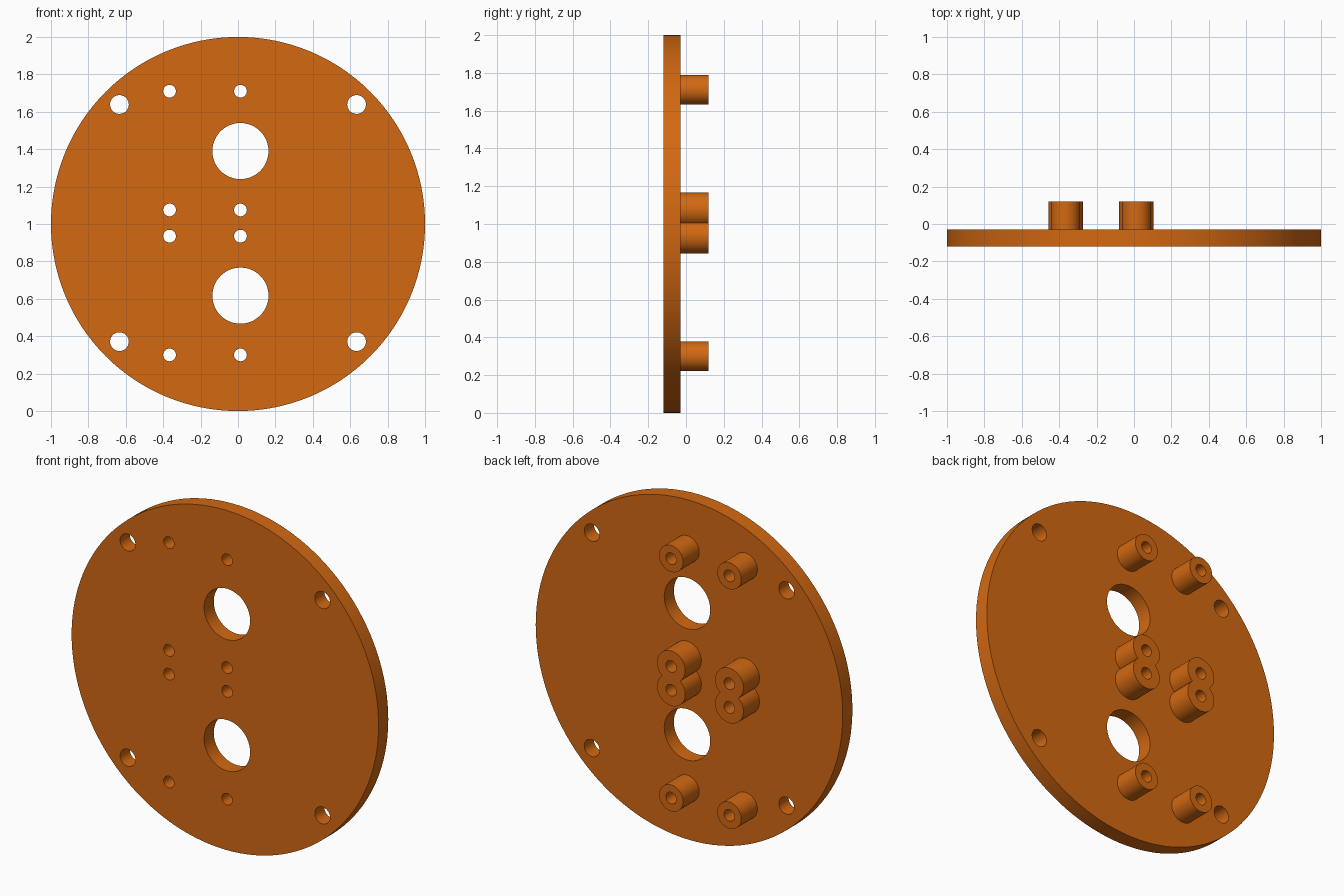
import bpy, bmesh, math
from mathutils import Matrix

if "Cube" in bpy.data.objects:
    bpy.data.objects.remove(bpy.data.objects["Cube"])

FRONT, FACE, BACK = -0.12, -0.03, 0.12
COLUMNS = (-0.366, 0.013)
OUTER_ROWS = (1.71, 0.30)
INNER_ROWS = (1.075, 0.935)

orange = bpy.data.materials.new("orange")
orange.diffuse_color = (0.65, 0.14, 0.006, 1)
orange.use_nodes = True
orange.node_tree.nodes["Principled BSDF"].inputs["Base Color"].default_value = orange.diffuse_color


def cylinders(name, specs, y0, y1, segments):
    """One object holding y-aligned cylinders given as (x, z, radius)."""
    bm = bmesh.new()
    for x, z, r in specs:
        place = Matrix.Translation((x, (y0 + y1) / 2, z)) @ Matrix.Rotation(math.pi / 2, 4, 'X')
        bmesh.ops.create_cone(bm, cap_ends=True, segments=segments, radius1=r,
                              radius2=r, depth=y1 - y0, matrix=place)
    mesh = bpy.data.meshes.new(name)
    bm.to_mesh(mesh)
    bm.free()
    mesh.materials.append(orange)
    obj = bpy.data.objects.new(name, mesh)
    bpy.context.collection.objects.link(obj)
    return obj


def boolean(obj, other, operation):
    mod = obj.modifiers.new(operation.lower(), 'BOOLEAN')
    mod.operation = operation
    mod.solver = 'EXACT'
    mod.object = other
    bpy.ops.object.select_all(action='DESELECT')
    bpy.context.view_layer.objects.active = obj
    obj.select_set(True)
    bpy.ops.object.modifier_apply(modifier=mod.name)
    other.hide_render = True


def smooth(obj):
    bpy.ops.object.select_all(action='DESELECT')
    bpy.context.view_layer.objects.active = obj
    obj.select_set(True)
    bpy.ops.object.shade_smooth_by_angle(angle=math.radians(30))


# Hole layout: screw holes through the posts, rim mounting holes, two large openings
screw_holes = [(x, z, 0.034) for x in COLUMNS for z in OUTER_ROWS + INNER_ROWS]
rim_holes = [(sx * 0.634, 1.005 + sz * 0.634, 0.05) for sx in (-1, 1) for sz in (-1, 1)]
openings = [(0.013, z, 0.15) for z in (1.39, 0.617)]
cutter = cylinders("hole_cutter", screw_holes + rim_holes + openings, -0.3, 0.3, 48)

# Round base plate
plate = cylinders("base_plate", [(0, 1, 1)], FRONT, FACE, 128)
boolean(plate, cutter, 'DIFFERENCE')
smooth(plate)

# Single posts near the top and bottom
posts = cylinders("outer_posts", [(x, z, 0.078) for x in COLUMNS for z in OUTER_ROWS],
                  FACE, BACK, 48)
boolean(posts, cutter, 'DIFFERENCE')
smooth(posts)

# Overlapping post pairs in the middle, fused together
pairs = cylinders("middle_posts", [(x, INNER_ROWS[0], 0.092) for x in COLUMNS], FACE, BACK, 48)
lower = cylinders("middle_post_helper", [(x, INNER_ROWS[1], 0.092) for x in COLUMNS],
                  FACE, BACK, 48)
boolean(pairs, lower, 'UNION')
boolean(pairs, cutter, 'DIFFERENCE')
smooth(pairs)

# Helpers are no longer needed
for helper in (cutter, lower):
    bpy.data.objects.remove(helper, do_unlink=True)
